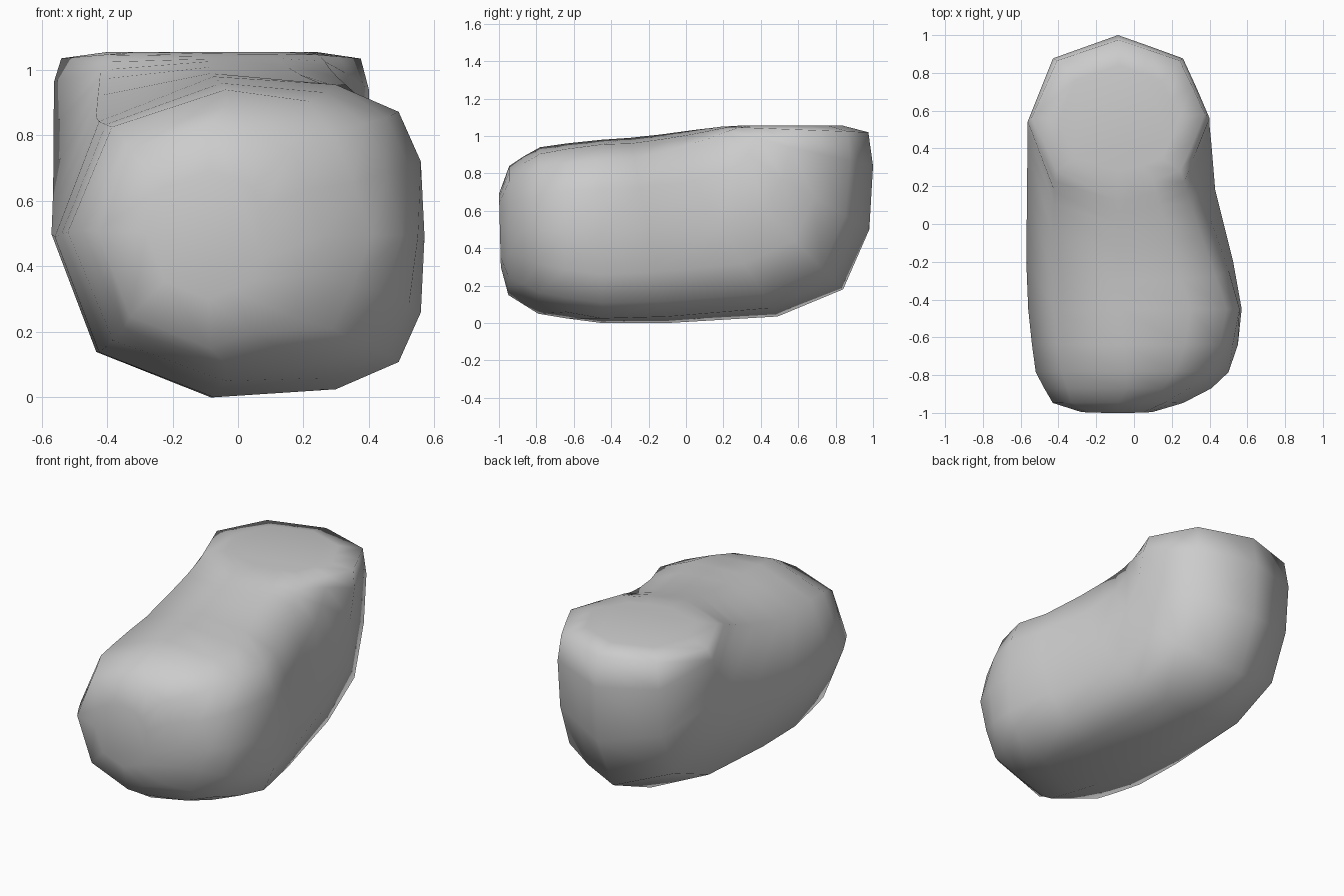
import bpy, bmesh

if "Cube" in bpy.data.objects:
    bpy.data.objects.remove(bpy.data.objects["Cube"])

# Cross-section as (side-to-side 0..1, inner-to-outer 0..1): wide body and rounder ends
WIDE = [(.43, 1), (.76, .975), (.93, .89), (.99, .735), (1, .5), (.99, .265),
        (.93, .11), (.76, .025), (.43, 0), (.12, .14), (0, .5), (.12, .86)]
ROUND = [(.5, 1), (.68, .93), (.855, .86), (.93, .68), (1, .5), (.93, .30),
         (.86, .12), (.70, .05), (.5, 0), (.14, .12), (0, .48), (.145, .86)]

# Stations along the bent body: inner y, z, outer y, z, left x, right x, blend to round section
STATIONS = [
    (-1.0, .69, -.99, .30, -.28, .10, 1),
    (-.945, .84, -.95, .15, -.43, .26, 1),
    (-.87, .89, -.87, .10, -.475, .41, .9),
    (-.78, .94, -.79, .05, -.52, .50, .6),
    (-.64, .96, -.64, .025, -.54, .55, .25),
    (-.45, .98, -.45, 0, -.56, .57, 0),
    (-.30, .99, -.10, 0, -.57, .525, .2),
    (-.13, 1.0, .49, .035, -.57, .43, .5),
    (0, 1.025, .84, .18, -.57, .41, .8),
    (.06, 1.035, .98, .50, -.57, .40, 1),
    (.12, 1.04, 1.0, .84, -.57, .40, 1),
    (.19, 1.05, .975, 1.02, -.54, .375, 1),
    (.28, 1.055, .84, 1.055, -.40, .24, 1),
]


def lerp(a, b, t):
    return a + (b - a) * t


# Bent, rounded body lofted through the stations
bm = bmesh.new()
rings = []
for iy, iz, oy, oz, xl, xr, blend in STATIONS:
    ring = []
    for (wu, ws), (ru, rs) in zip(WIDE, ROUND):
        u, s = lerp(wu, ru, blend), lerp(ws, rs, blend)
        ring.append(bm.verts.new((lerp(xl, xr, u), lerp(iy, oy, s), lerp(iz, oz, s))))
    rings.append(ring)
for a, b in zip(rings, rings[1:]):
    for i in range(len(a)):
        j = (i + 1) % len(a)
        bm.faces.new((a[i], a[j], b[j], b[i]))

# End caps
bm.faces.new(rings[0])
bm.faces.new(rings[-1])

# Soften the waist inside the bend: pull towards straight lines from front lobe to rear rim
for i in range(5, 11):
    start, end = rings[6][i].co.copy(), rings[11][i].co.copy()
    for ring in rings[7:11]:
        v = ring[i]
        t = (v.co.y - start.y) / (end.y - start.y)
        if 0 < t < 1:
            v.co = v.co.lerp(start.lerp(end, t), .25 if i in (5, 10) else .8)

bmesh.ops.recalc_face_normals(bm, faces=bm.faces)
for f in bm.faces:
    f.smooth = True

mesh = bpy.data.meshes.new("rounded_body")
bm.to_mesh(mesh)
bm.free()
body = bpy.data.objects.new("rounded_body", mesh)
bpy.context.collection.objects.link(body)
